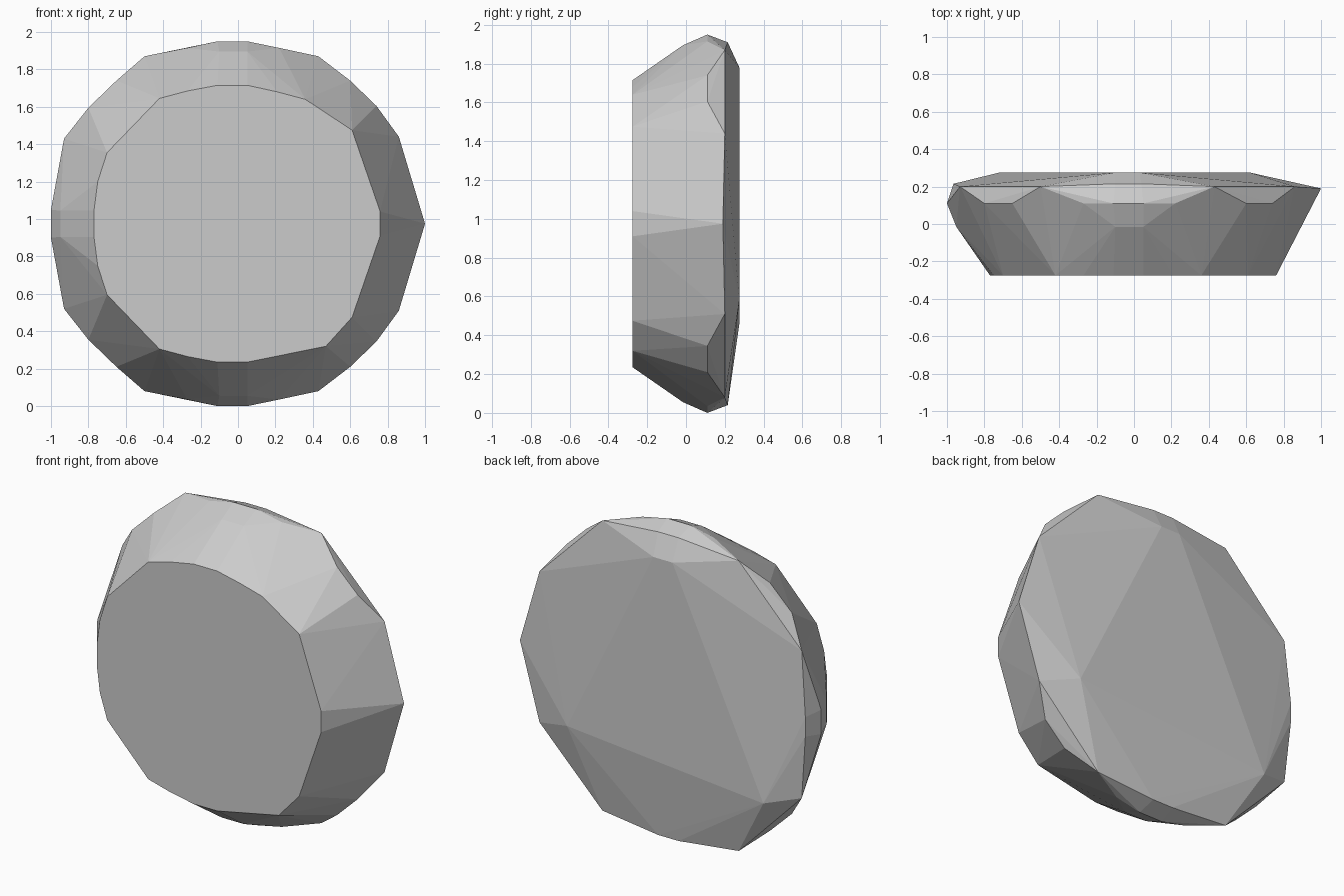
import bpy, bmesh, math

if "Cube" in bpy.data.objects:
    bpy.data.objects.remove(bpy.data.objects["Cube"])

MID = 0.975  # height of the centre


def both(points, y):
    """Points (x, offset from mid height) mirrored above and below."""
    return [(x, y, MID + s * h) for x, h in points for s in (1, -1)]


# small flat front face
front = both([(-0.77, 0.07), (-0.75, 0.225), (-0.70, 0.38), (-0.42, 0.67),
              (-0.27, 0.71), (-0.11, 0.74), (0.05, 0.74),
              (0.61, 0.50), (0.76, 0.065)], -0.275)
front += [(0.36, -0.275, 1.64), (0.21, -0.275, 1.68), (0.47, -0.275, 0.32)]

# flank between front face and girdle
flank = both([(-0.95, 0.07), (-0.10, 0.92), (0.05, 0.92)], -0.015)

# widest girdle
girdle = both([(-1.0, 0.075), (-0.80, 0.62), (-0.65, 0.765), (-0.27, 0.94),
               (-0.11, 0.975), (0.05, 0.975), (0.22, 0.94),
               (0.60, 0.765), (0.74, 0.63)], 0.11)

# back rim, with the pointed right tip
rim = both([(-0.93, 0.455), (-0.50, 0.895), (0.43, 0.895), (0.86, 0.465)], 0.20)
rim += both([(-0.10, 0.935), (0.04, 0.935), (-0.965, 0.06)], 0.215)
rim += [(1.0, 0.19, MID)]

# shallow raised triangle on the back
back = [(-0.10, 0.275, 1.78), (0.03, 0.275, 1.78),
        (-0.72, 0.275, 0.46), (0.62, 0.275, 0.58)]

# faceted stone = convex skin around all rings
bm = bmesh.new()
for p in front + flank + girdle + rim + back:
    bm.verts.new(p)
res = bmesh.ops.convex_hull(bm, input=bm.verts[:])
loose = [v for v in bm.verts if not v.link_faces]
bmesh.ops.delete(bm, geom=loose, context='VERTS')
bmesh.ops.dissolve_limit(bm, angle_limit=math.radians(0.5),
                         verts=bm.verts[:], edges=bm.edges[:])
bmesh.ops.recalc_face_normals(bm, faces=bm.faces[:])

mesh = bpy.data.meshes.new("faceted_stone")
bm.to_mesh(mesh)
bm.free()
bpy.context.collection.objects.link(bpy.data.objects.new("faceted_stone", mesh))
